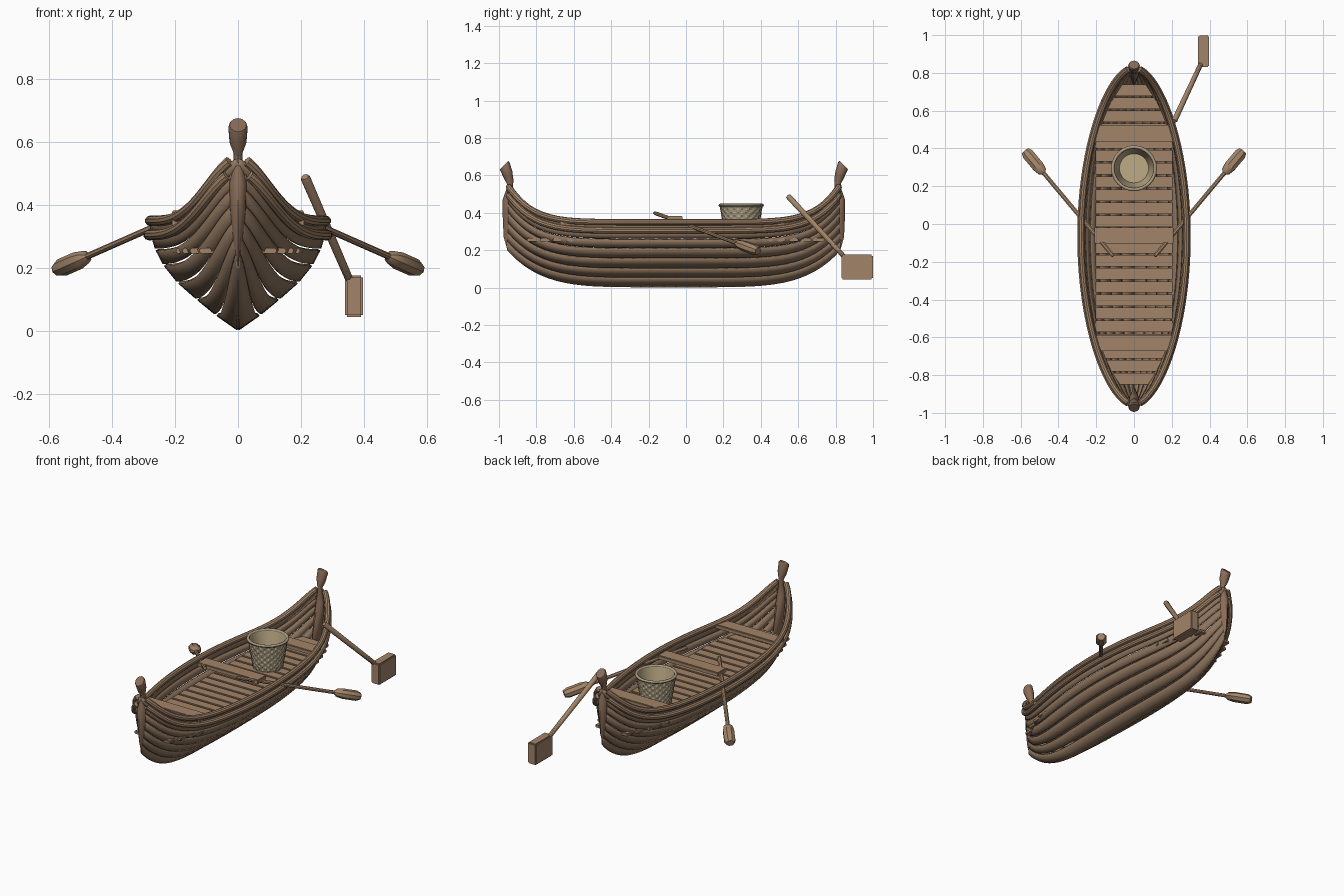
import bpy, bmesh, math
from mathutils import Vector

cube = bpy.data.objects.get("Cube")
if cube:
    bpy.data.objects.remove(cube, do_unlink=True)

MID_Y, HALF_LEN, HALF_W = -0.065, 0.89, 0.275
# Half section of the hull, keel to sheer, as fractions of width and height
SECTION = [(0, 0), (.25, .14), (.47, .285), (.69, .44), (.85, .6), (.94, .74), (.99, .87), (1, 1)]


def material(name, color):
    m = bpy.data.materials.new(name)
    m.use_nodes = True
    m.diffuse_color = (*color, 1)
    bsdf = m.node_tree.nodes["Principled BSDF"]
    bsdf.inputs["Base Color"].default_value = (*color, 1)
    bsdf.inputs["Roughness"].default_value = 0.8
    return m


WOOD = material("light_wood", (.36, .23, .14))
HULL = material("hull_wood", (.27, .175, .11))
DARK = material("dark_wood", (.25, .15, .095))
WICKER = material("wicker", (.40, .33, .22))
LINING = material("wicker_lining", (.52, .41, .24))


def finish(name, bm, mat, angle=35, closed=True):
    if closed:
        bmesh.ops.recalc_face_normals(bm, faces=bm.faces)
    me = bpy.data.meshes.new(name)
    bm.to_mesh(me)
    bm.free()
    me.materials.append(mat)
    ob = bpy.data.objects.new(name, me)
    bpy.context.collection.objects.link(ob)
    bpy.ops.object.select_all(action='DESELECT')
    ob.select_set(True)
    bpy.context.view_layer.objects.active = ob
    bpy.ops.object.shade_smooth_by_angle(angle=math.radians(angle))
    return ob


def loft(name, rings, mat, angle=35, wrap=True, caps=True):
    bm = bmesh.new()
    rows = [[bm.verts.new(p) for p in r] for r in rings]
    n = len(rows[0])
    for a, b in zip(rows, rows[1:]):
        for i in range(n if wrap else n - 1):
            j = (i + 1) % n
            bm.faces.new((a[i], a[j], b[j], b[i]))
    if caps:
        bm.faces.new(rows[0])
        bm.faces.new(rows[-1])
    return finish(name, bm, mat, angle)


def tube(name, path, radii, mat, sides=10, squash=1.0):
    rings = []
    for i, p in enumerate(path):
        d = path[min(i + 1, len(path) - 1)] - path[max(i - 1, 0)]
        side = d.cross(Vector((0, 0, 1))).normalized()
        up = side.cross(d).normalized()
        ring = []
        for k in range(sides):
            a = math.tau * (k + .5) / sides
            ring.append(p + side * radii[i] * math.cos(a) + up * radii[i] * squash * math.sin(a))
        rings.append(ring)
    return loft(name, rings, mat)


def box(name, center, size, mat, bevel=.004):
    bm = bmesh.new()
    bmesh.ops.create_cube(bm, size=1)
    for v in bm.verts:
        v.co = Vector(center) + Vector(c * s for c, s in zip(v.co, size))
    bmesh.ops.bevel(bm, geom=bm.edges[:], offset=bevel, segments=2, affect='EDGES')
    return finish(name, bm, mat)


def half_width(t):
    return HALF_W * max(0, 1 - t * t) ** .6


def hull_point(t, s, side, out=0):
    i = min(int(s), len(SECTION) - 2)
    f = s - i
    px, pz = (a + (b - a) * f for a, b in zip(SECTION[i], SECTION[i + 1]))
    keel = .006 + .195 * abs(t) ** 5
    sheer = .35 + .2 * abs(t) ** 7
    return Vector((side * (half_width(t) * px + out), MID_Y + HALF_LEN * t, keel + (sheer - keel) * pz))


STATIONS = [math.sin(math.pi * (i / 44 - .5)) for i in range(45)]

# Hull planks with thin gaps, and the two rub rails on each side
for side, label in ((1, "left"), (-1, "right")):
    for s in range(len(SECTION) - 1):
        low = s + (.06 if s else 0)
        rows = [[hull_point(t, low + (s + .95 - low) * k / 2, side) for k in range(3)] for t in STATIONS]
        plank = loft(f"hull_plank_{label}_{s + 1}", rows, HULL, wrap=False, caps=False)
        mod = plank.modifiers.new("thickness", 'SOLIDIFY')
        mod.thickness = .011
        mod.offset = 0
    for name, s, out in (("upper_rail", 7, .004), ("lower_rail", 6, .012)):
        path = [hull_point(t * .992, s, side, out) for t in STATIONS]
        tube(f"{name}_{label}", path, [.017] * len(path), WOOD)

# Carved end posts: offset from middle, height, half width, half depth, tilt
POST = [(.85, .2, .004, .04, 0), (.855, .27, .015, .055, 0), (.87, .38, .027, .045, 0),
        (.885, .47, .028, .03, 0), (.878, .53, .014, .018, .2), (.875, .565, .014, .02, .5),
        (.885, .6, .027, .03, .78), (.903, .648, .031, .034, .78), (.908, .655, .027, .031, .78)]
for end, name in ((-1, "bow_post"), (1, "stern_post")):
    rings = []
    for d, z, hw, hd, tilt in POST:
        ring = []
        for k in range(12):
            a = math.tau * k / 12
            depth = hd * math.sin(a)
            ring.append((hw * math.cos(a), MID_Y + end * (d + depth * math.cos(tilt)),
                         z - depth * math.sin(tilt)))
        rings.append(ring)
    loft(name, rings, DARK)

# Floor planks
COUNT, START, PITCH = 23, -.82, .0695
for i in range(COUNT):
    y = START + i * PITCH
    w = min(.205, .95 * half_width((y - MID_Y) / HALF_LEN))
    box(f"floor_plank_{i + 1}", (0, y, .255), (2 * w, PITCH - .009, .018), WOOD, .003)

# Seats
for name, y, z, depth in (("front_seat", -.63, .345, .085), ("middle_seat", -.06, .37, .085),
                          ("rear_seat", .48, .345, .09)):
    box(name, (0, y, z), (.42, depth, .026), WOOD)

# Side oars with chunky rounded blades
for side, label in ((1, "left"), (-1, "right")):
    grip, tip = Vector((side * .11, -.17, .40)), Vector((side * .575, .385, .195))
    stops = [(0, .009), (.02, .012), (.79, .012), (.81, .026), (.86, .034), (.97, .034), (1, .024)]
    tube(f"side_oar_{label}", [grip.lerp(tip, f) for f, r in stops], [r for f, r in stops], WOOD, 8, .85)

# Steering oar
top, foot = Vector((.213, .545, .49)), Vector((.36, .86, .15))
stops = [(0, .012), (.02, .016), (1, .013)]
tube("steering_oar_shaft", [top.lerp(foot, f) for f, r in stops], [r for f, r in stops], WOOD)
box("steering_oar_blade", (.369, .915, .11), (.058, .168, .132), WOOD, .006)

# Woven basket: alternating bumps outside, smooth lining inside, round rim
BX, BY, BASE, TOP = 0, .295, .265, .44


def circle(r, z, n=48, weave=0, row=0):
    pts = []
    for k in range(n):
        q = r + (weave if (k // 2 + row // 2) % 2 else -weave)
        a = math.tau * k / n
        pts.append((BX + q * math.cos(a), BY + q * math.sin(a), z))
    return pts


rows = 20
weave = [circle(.085 + .028 * i / rows, BASE + (TOP - BASE) * i / rows, 64, .0025, i) for i in range(rows + 1)]
loft("basket_weave", weave, WICKER, 20, caps=False)
loft("basket_lining", [circle(.081, BASE + .01), circle(.109, TOP),
                       circle(.105, TOP), circle(.077, BASE + .016)], LINING)
rim = []
for i in range(9):
    a = math.tau * i / 8
    rim.append(circle(.112 + .009 * math.cos(a), TOP + .009 * math.sin(a)))
loft("basket_rim", rim, WICKER, 60, caps=False)
